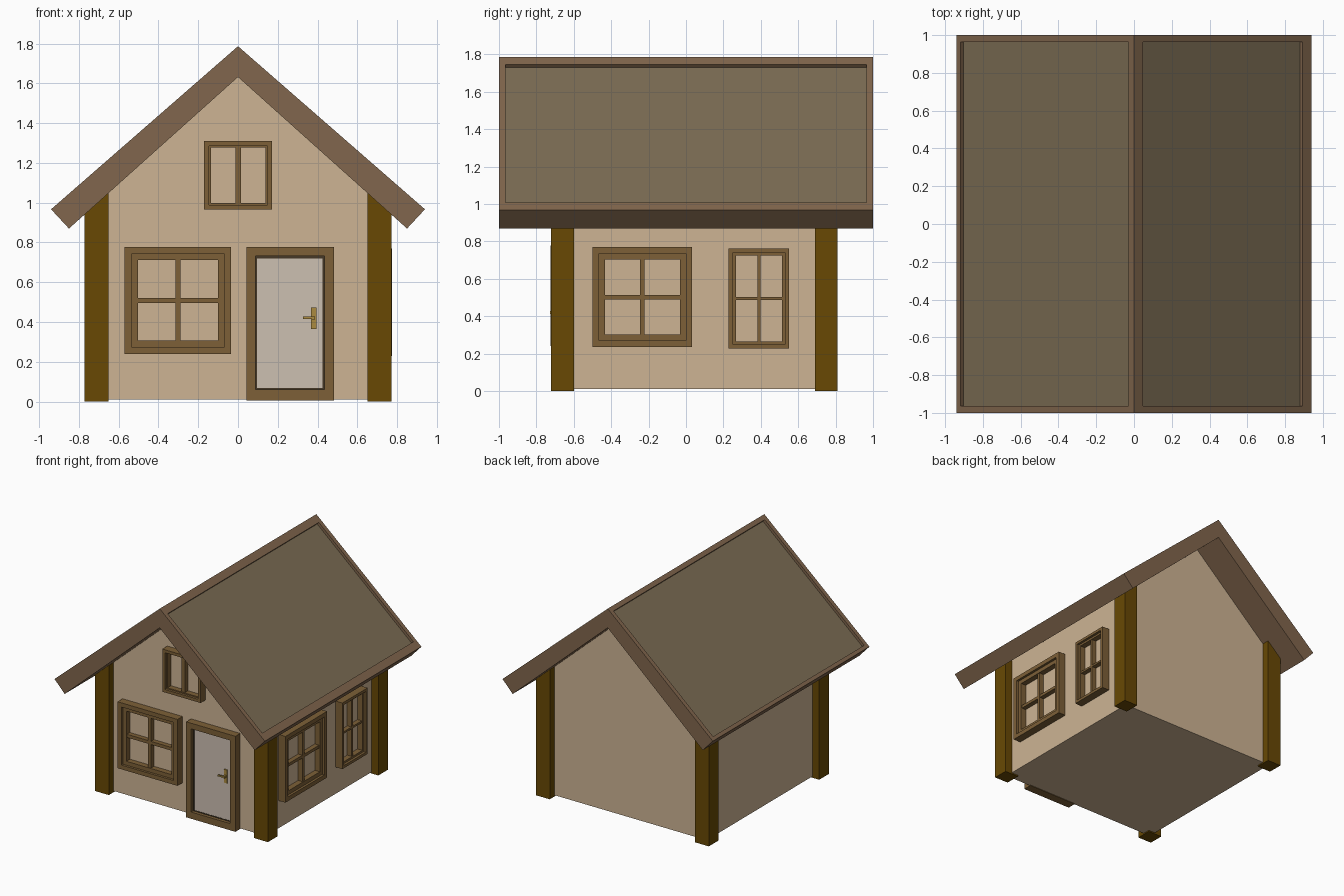
import bpy, bmesh
from mathutils import Vector

if "Cube" in bpy.data.objects:
    bpy.data.objects.remove(bpy.data.objects["Cube"])


def material(name, r, g, b):
    m = bpy.data.materials.new(name)
    m.diffuse_color = [(c / 255) ** 2.2 for c in (r, g, b)] + [1]
    m.use_nodes = True
    m.node_tree.nodes["Principled BSDF"].inputs["Base Color"].default_value = m.diffuse_color
    return m


PLASTER = material("plaster", 204, 178, 146)
TIMBER = material("dark_timber", 104, 74, 12)
TRIM = material("window_wood", 124, 96, 58)
RIM = material("roof_wood", 128, 102, 78)
THATCH = material("roof_cover", 122, 108, 84)
DOOR = material("door_paint", 203, 190, 176)
BRASS = material("brass", 170, 138, 66)
DARK = material("seal", 70, 58, 42)

WX, WY0, WY1 = 0.71, -0.66, 0.75   # wall planes


def finish(bm, name, *mats):
    bmesh.ops.recalc_face_normals(bm, faces=bm.faces)
    me = bpy.data.meshes.new(name)
    bm.to_mesh(me)
    bm.free()
    for m in mats:
        me.materials.append(m)
    ob = bpy.data.objects.new(name, me)
    bpy.context.collection.objects.link(ob)
    return ob


def extrude(bm, faces, vec):
    ret = bmesh.ops.extrude_face_region(bm, geom=faces)
    verts = [v for v in ret["geom"] if isinstance(v, bmesh.types.BMVert)]
    bmesh.ops.translate(bm, verts=verts, vec=vec)


def prism(bm, pts, y0, y1):
    face = bm.faces.new([bm.verts.new((x, y0, z)) for x, z in pts])
    extrude_geom = bmesh.ops.extrude_face_region(bm, geom=[face], use_keep_orig=True)
    bmesh.ops.translate(bm, vec=(0, y1 - y0, 0),
                        verts=[v for v in extrude_geom["geom"] if isinstance(v, bmesh.types.BMVert)])


# Wall coordinates (u along wall, d outwards, z up) for the two decorated walls
def front(u, d, z):
    return Vector((u, WY0 - d, z))


def right(u, d, z):
    return Vector((WX + d, u, z))


def slab(wall, bm, u0, u1, z0, z1, d0, d1):
    a, b = wall(u0, d0, z0), wall(u1, d1, z1)
    ret = bmesh.ops.create_cube(bm, size=1)
    for v in ret["verts"]:
        v.co = [(a[i] + b[i]) / 2 + v.co[i] * abs(b[i] - a[i]) for i in range(3)]


def ring(wall, bm, outer, inner, depth):
    loops = []
    for u0, u1, z0, z1 in (outer, inner):
        loops.append([bm.verts.new(wall(u, -0.01, z))
                      for u, z in ((u0, z0), (u1, z0), (u1, z1), (u0, z1))])
    o, i = loops
    faces = [bm.faces.new((o[k], o[(k + 1) % 4], i[(k + 1) % 4], i[k])) for k in range(4)]
    ret = bmesh.ops.extrude_face_region(bm, geom=faces, use_keep_orig=True)
    bmesh.ops.translate(bm, vec=wall(0, depth + 0.01, 0) - wall(0, 0, 0),
                        verts=[v for v in ret["geom"] if isinstance(v, bmesh.types.BMVert)])


def window(name, wall, u0, u1, z0, z1, casing, sash, bar, cross=True):
    bm = bmesh.new()
    mid = (u0 + casing, u1 - casing, z0 + casing, z1 - casing)
    c = casing + sash
    pane = (u0 + c, u1 - c, z0 + c, z1 - c)
    ring(wall, bm, (u0, u1, z0, z1), mid, 0.064)
    ring(wall, bm, mid, pane, 0.045)
    um, zm = (u0 + u1) / 2, (z0 + z1) / 2
    slab(wall, bm, um - bar, um + bar, pane[2], pane[3], -0.01, 0.04)
    if cross:
        slab(wall, bm, pane[0], pane[1], zm - bar, zm + bar, -0.01, 0.038)
    finish(bm, name, TRIM)


# House body with gables
bm = bmesh.new()
prism(bm, [(-WX, 0.01), (WX, 0.01), (WX, 1.01), (0, 1.645), (-WX, 1.01)], WY0, WY1)
finish(bm, "walls", PLASTER)

# Corner posts, tops running up into the roof
for side, s in (("left", -1), ("right", 1)):
    for end, y in (("front", WY0), ("back", WY1)):
        bm = bmesh.new()
        prism(bm, [(s * 0.65, 0), (s * 0.772, 0), (s * 0.772, 0.96), (s * 0.65, 1.07)],
              y - 0.061, y + 0.061)
        finish(bm, f"post_{end}_{side}", TIMBER)

# Roof slopes, each with a recessed panel inside a rim
SLOPE = 0.82 / 0.94
for side, s, inner, outer in (("left", -1, 0.028, 0.918), ("right", 1, 0.047, 0.893)):
    bm = bmesh.new()
    prism(bm, [(0, 1.787), (s * 0.94, 0.967), (s * 0.85, 0.87), (0, 1.632)], -1, 1)
    bmesh.ops.recalc_face_normals(bm, faces=bm.faces)
    bm.faces.ensure_lookup_table()
    top = max(bm.faces, key=lambda f: f.normal.z)
    bmesh.ops.inset_individual(bm, faces=[top], thickness=0.05)
    for v in top.verts:
        x = inner if abs(v.co.x) < 0.5 else outer
        v.co.x, v.co.z = s * x, 1.787 - SLOPE * x
    bmesh.ops.inset_individual(bm, faces=[top], thickness=0)
    n = top.normal.copy()
    for v in top.verts:
        v.co -= n * 0.022
    top.material_index = 1
    finish(bm, f"roof_{side}", RIM, THATCH)

# Windows
window("front_window", front, -0.57, -0.034, 0.24, 0.777, 0.034, 0.032, 0.013)
window("gable_window", front, -0.17, 0.172, 0.965, 1.31, 0.024, 0.009, 0.014, cross=False)
window("side_window_wide", right, -0.50, 0.033, 0.235, 0.77, 0.034, 0.032, 0.012)
window("side_window_narrow", right, 0.228, 0.55, 0.228, 0.762, 0.022, 0.016, 0.008)

# Door with frame, seal and handle
bm = bmesh.new()
ring(front, bm, (0.042, 0.482, 0.006, 0.778), (0.087, 0.435, 0.06, 0.732), 0.062)
finish(bm, "door_frame", TRIM)
bm = bmesh.new()
ring(front, bm, (0.087, 0.435, 0.06, 0.732), (0.095, 0.426, 0.068, 0.72), 0.036)
finish(bm, "door_seal", DARK)
bm = bmesh.new()
slab(front, bm, 0.093, 0.428, 0.066, 0.722, -0.01, 0.034)
finish(bm, "door_panel", DOOR)
bm = bmesh.new()
slab(front, bm, 0.366, 0.394, 0.365, 0.473, 0.03, 0.042)
slab(front, bm, 0.372, 0.388, 0.413, 0.429, 0.04, 0.066)
slab(front, bm, 0.327, 0.388, 0.415, 0.427, 0.055, 0.066)
finish(bm, "door_handle", BRASS)
